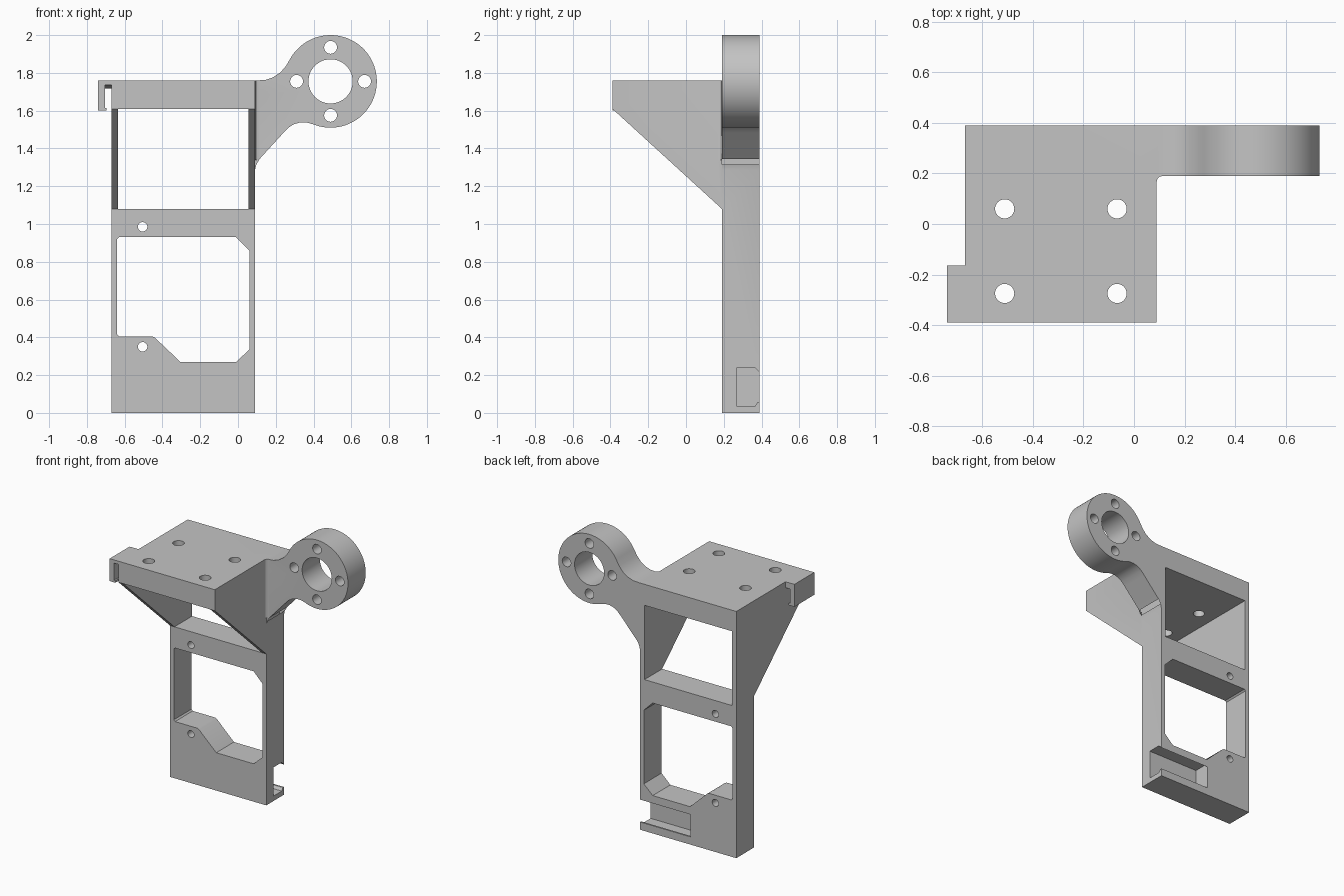
import bpy, bmesh, math

cube = bpy.data.objects.get("Cube")
if cube:
    bpy.data.objects.remove(cube, do_unlink=True)

grey = bpy.data.materials.new("light grey")
grey.use_nodes = True
COLOUR = (0.55, 0.55, 0.55, 1)
grey.diffuse_color = COLOUR
grey.node_tree.nodes["Principled BSDF"].inputs["Base Color"].default_value = COLOUR


def circle(cx, cy, r, start=0, end=360, n=48):
    angles = [math.radians(start + (end - start) * i / n) for i in range(n)]
    return [(cx + r * math.cos(a), cy + r * math.sin(a)) for a in angles]


def rect(x0, x1, y0, y1):
    return [(x0, y0), (x1, y0), (x1, y1), (x0, y1)]


def prism(name, loops, axis, lo, hi):
    """Extrude an outline with optional hole loops along an axis."""
    curve = bpy.data.curves.new(name, 'CURVE')
    curve.dimensions = '2D'
    curve.fill_mode = 'BOTH'
    curve.extrude = (hi - lo) / 2
    for loop in loops:
        spline = curve.splines.new('POLY')
        spline.points.add(len(loop) - 1)
        for point, (a, b) in zip(spline.points, loop):
            point.co = (a, b, 0, 1)
        spline.use_cyclic_u = True
    temp = bpy.data.objects.new(name + " outline", curve)
    bpy.context.collection.objects.link(temp)
    bpy.context.view_layer.update()
    mesh = bpy.data.meshes.new_from_object(
        temp.evaluated_get(bpy.context.evaluated_depsgraph_get()))
    bpy.data.objects.remove(temp, do_unlink=True)

    bm = bmesh.new()
    bm.from_mesh(mesh)
    bmesh.ops.remove_doubles(bm, verts=bm.verts, dist=0.0005)
    for v in bm.verts:
        a, b, c = v.co
        c += (lo + hi) / 2
        v.co = {'x': (c, a, b), 'y': (a, c, b), 'z': (a, b, c)}[axis]
    bmesh.ops.recalc_face_normals(bm, faces=bm.faces)
    bm.to_mesh(mesh)
    bm.free()
    mesh.materials.clear()
    mesh.materials.append(grey)
    obj = bpy.data.objects.new(name, mesh)
    bpy.context.collection.objects.link(obj)
    return obj


def combine(target, other, operation):
    mod = target.modifiers.new(operation, 'BOOLEAN')
    mod.operation = operation
    mod.solver = 'EXACT'
    mod.object = other
    bpy.context.view_layer.objects.active = target
    bpy.ops.object.modifier_apply(modifier=mod.name)
    bpy.data.objects.remove(other, do_unlink=True)


# Back frame with the ring arm, windows and bolt holes
RX, RZ = 0.49, 1.755
outline = [(-0.67, 0), (0.09, 0), (0.09, 1.285), (0.097, 1.315), (0.115, 1.345),
           (0.24, 1.482), (0.265, 1.508), (0.295, 1.528), (0.33, 1.538), (0.365, 1.537)]
outline += circle(RX, RZ, 0.245, -112, 150, 64)
outline += [(0.278, 1.878), (0.255, 1.838), (0.225, 1.803), (0.185, 1.776),
            (0.145, 1.763), (0.1, 1.76), (-0.67, 1.76)]
lower_window = [(-0.64, 0.415), (-0.63, 0.405), (-0.455, 0.405), (-0.44, 0.398),
                (-0.305, 0.27), (-0.01, 0.27), (0.06, 0.335), (0.06, 0.86),
                (-0.01, 0.93), (-0.63, 0.93), (-0.64, 0.92)]
holes = [rect(-0.635, 0.055, 1.08, 1.61), lower_window, circle(RX, RZ, 0.117)]
holes += [circle(-0.505, z, 0.025, n=24) for z in (0.35, 0.985)]
holes += [circle(x, z, 0.034, n=24) for x, z in circle(RX, RZ, 0.18, n=4)]
bracket = prism("mounting_bracket", [outline] + holes, 'y', 0.19, 0.39)

# Undercut clip pocket at the lower back
pocket = prism("clip_pocket", [[(0.27, 0.035), (0.365, 0.035), (0.378, 0.055), (0.41, 0.055),
                                (0.41, 0.215), (0.39, 0.215), (0.365, 0.24), (0.27, 0.24)]],
               'x', -0.31, 0.12)
pocket.hide_render = True
combine(bracket, pocket, 'DIFFERENCE')

# Top shelf with four screw holes
screw_holes = [circle(x, y, 0.038, n=32) for x in (-0.512, -0.067) for y in (-0.275, 0.06)]
shelf = prism("top_shelf", [rect(-0.67, 0.09, -0.39, 0.19)] + screw_holes, 'z', 1.61, 1.76)
parts = [shelf]

# Side gussets
for side, x in (("right", -0.67), ("left", 0.055)):
    parts.append(prism(side + "_gusset", [[(0.19, 1.08), (-0.39, 1.61), (0.19, 1.61)]],
                       'x', x, x + 0.035))

# Cable hook on the right edge of the shelf, with a sloping slot ceiling
parts.append(prism("cable_hook", [[(-0.67, 1.76), (-0.74, 1.76), (-0.74, 1.60), (-0.695, 1.60),
                                   (-0.695, 1.615), (-0.705, 1.615), (-0.705, 1.737),
                                   (-0.67, 1.737)]], 'y', -0.39, -0.165))
parts.append(prism("hook_ramp", [[(-0.39, 1.737), (-0.165, 1.718), (-0.165, 1.737)]],
                   'x', -0.705, -0.67))

# Small fillet between the shelf and the arm
parts.append(prism("arm_fillet", [[(0.085, 0.168), (0.09, 0.168), (0.093, 0.18), (0.1, 0.187),
                                   (0.112, 0.19), (0.112, 0.2), (0.085, 0.2)]],
                   'z', 1.34, 1.76))

for part in parts:
    combine(bracket, part, 'UNION')

# Merge coplanar faces and shade
bm = bmesh.new()
bm.from_mesh(bracket.data)
bmesh.ops.remove_doubles(bm, verts=bm.verts, dist=0.0002)
bmesh.ops.dissolve_limit(bm, angle_limit=math.radians(0.5), verts=bm.verts, edges=bm.edges)
bmesh.ops.triangulate(bm, faces=[f for f in bm.faces if len(f.verts) > 4])
bm.to_mesh(bracket.data)
bm.free()
bpy.ops.object.select_all(action='DESELECT')
bracket.select_set(True)
bpy.context.view_layer.objects.active = bracket
bpy.ops.object.shade_smooth_by_angle(angle=math.radians(25))
